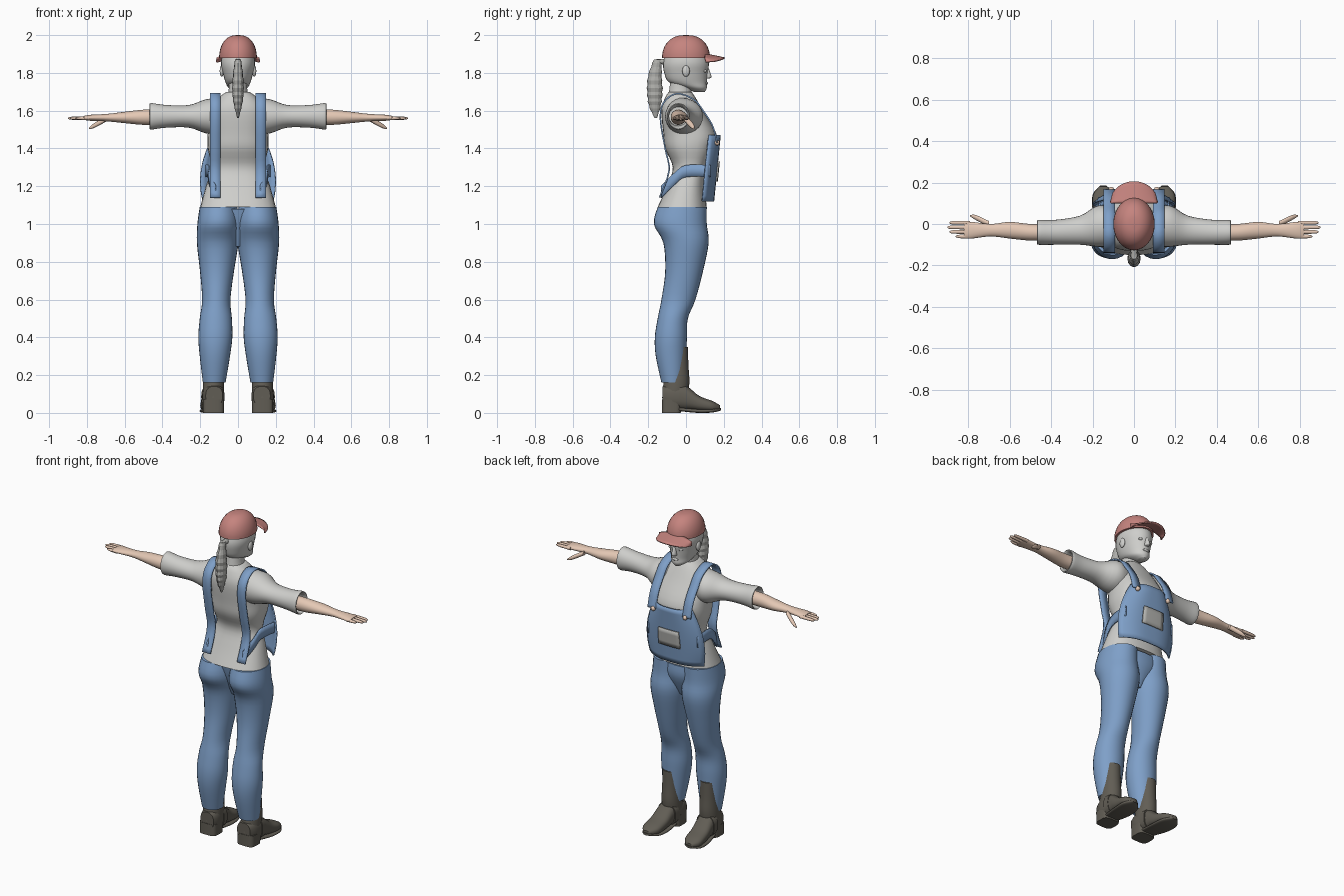
import bpy, bmesh, math
from mathutils import Vector, Matrix

if "Cube" in bpy.data.objects:
    bpy.data.objects.remove(bpy.data.objects["Cube"])


def material(name, red, green, blue):
    mat = bpy.data.materials.new(name)
    mat.use_nodes = True
    mat.diffuse_color = (red, green, blue, 1)
    mat.node_tree.nodes["Principled BSDF"].inputs["Base Color"].default_value = mat.diffuse_color
    return mat


SHIRT = material("light grey", .62, .62, .6)
HAIR = material("hair grey", .42, .42, .4)
DENIM = material("denim blue", .21, .35, .58)
CAP = material("cap red", .56, .23, .21)
SKIN = material("skin", .78, .58, .46)
BOOT = material("boot brown", .12, .11, .09)
POCKET = material("pocket grey", .45, .45, .43)


def finish(name, bm, mat, mirror=False, thickness=0, smooth=True):
    """Turn a bmesh into an object, optionally mirrored and thickened."""
    bmesh.ops.recalc_face_normals(bm, faces=bm.faces)
    mesh = bpy.data.meshes.new(name)
    bm.to_mesh(mesh)
    bm.free()
    mesh.materials.append(mat)
    part = bpy.data.objects.new(name, mesh)
    bpy.context.collection.objects.link(part)
    if smooth:
        bpy.ops.object.select_all(action='DESELECT')
        part.select_set(True)
        bpy.context.view_layer.objects.active = part
        bpy.ops.object.shade_smooth_by_angle(angle=math.radians(50))
    if thickness:
        solidify = part.modifiers.new("thickness", 'SOLIDIFY')
        solidify.thickness = thickness
        solidify.offset = 0
    if mirror:
        part.modifiers.new("mirror", 'MIRROR')


def blend(a, b, c, d, t):
    """Smooth step from b to c, with neighbours a and d."""
    tangent_in, tangent_out = (c - a) / 2, (d - b) / 2
    ease = t * t * (3 - 2 * t)
    return (b + (c - b) * ease + tangent_in * t * (1 - t) ** 2
            - tangent_out * t * t * (1 - t))


def spline(points, steps=4):
    """Smooth curve through tuples of any length."""
    padded = [points[0], *points, points[-1]]
    curve = []
    for group in zip(padded, padded[1:], padded[2:], padded[3:]):
        for k in range(steps):
            curve.append(tuple(blend(*column, k / steps) for column in zip(*group)))
    return curve + [points[-1]]


# How (along, fixed side, moving side) map to x, y, z for each loft axis
PLACE = {
    'X': lambda along, fixed, moving: (along, moving, fixed),
    'Y': lambda along, fixed, moving: (fixed, along, moving),
    'Z': lambda along, fixed, moving: (fixed, moving, along),
}


def loft(name, mat, rings, axis='Z', at=0, lean=0, power=2, sides=28, mirror=False, ridge=0):
    """Skin rings of (position, moving centre, fixed-side radius, moving-side radius)."""
    bm = bmesh.new()
    loops = []
    for i, (along, centre, wide, deep) in enumerate(spline(rings)):
        swell = 1 + ridge * (i % 2)
        loop = []
        for k in range(sides):
            c, s = math.cos(math.tau * k / sides), math.sin(math.tau * k / sides)
            fixed = at + lean * along + swell * wide * math.copysign(abs(c) ** (2 / power), c)
            moving = centre + swell * deep * math.copysign(abs(s) ** (2 / power), s)
            loop.append(bm.verts.new(PLACE[axis](along, fixed, moving)))
        loops.append(loop)
    for low, high in zip(loops, loops[1:]):
        for k in range(sides):
            bm.faces.new((low[k - 1], low[k], high[k], high[k - 1]))
    bm.faces.new(loops[0])
    bm.faces.new(loops[-1])
    finish(name, bm, mat, mirror, smooth=not ridge)


def sheet(name, mat, surface, columns, rows, thickness=.008, mirror=False):
    """Thin surface from surface(u, v), u in -1..1 and v in 0..1."""
    bm = bmesh.new()
    grid = [[bm.verts.new(surface(2 * i / columns - 1, j / rows)) for i in range(columns + 1)]
            for j in range(rows + 1)]
    for low, high in zip(grid, grid[1:]):
        for i in range(columns):
            bm.faces.new((low[i], low[i + 1], high[i + 1], high[i]))
    finish(name, bm, mat, mirror, thickness)


def ribbon(name, mat, path, half_width):
    """Mirrored strip that follows a path, widened along a vector."""
    points = [Vector(p) for p in spline(path)]
    last = len(points) - 1
    sheet(name, mat, lambda u, v: points[round(v * last)] + u * Vector(half_width),
          2, last, mirror=True)


def ball(name, mat, centre, size, mirror=False):
    bm = bmesh.new()
    bmesh.ops.create_uvsphere(bm, u_segments=16, v_segments=10, radius=1,
                              matrix=Matrix.Translation(centre) @ Matrix.Diagonal((*size, 1)))
    finish(name, bm, mat, mirror)


# Shirt body and sleeves with hollow cuffs
loft("shirt_body", SHIRT, [
    (1.09, -.02, .2, .13), (1.2, 0, .17, .1), (1.3, .02, .14, .09), (1.4, .02, .16, .13),
    (1.48, .02, .16, .14), (1.6, -.02, .15, .11), (1.67, -.03, .1, .08), (1.7, -.03, .06, .06)],
    power=2.4)
loft("sleeves", SHIRT, [
    (.08, -.02, .1, .09), (.17, -.01, .09, .1), (.26, -.03, .06, .07), (.38, -.04, .06, .06),
    (.46, -.04, .07, .06), (.46, -.04, .06, .05), (.42, -.04, .05, .05)],
    axis='X', at=1.57, mirror=True)

# Forearms, hands and fingers
loft("forearms", SKIN, [
    (.4, -.04, .04, .04), (.5, -.04, .04, .04), (.6, -.03, .03, .04), (.69, -.03, .02, .03),
    (.78, -.03, .016, .04), (.82, -.03, .01, .04)], axis='X', at=1.57, lean=-.01, mirror=True)
for i, finger in enumerate(("index", "middle", "ring", "little")):
    y = .006 - .022 * i
    tip = .9 - .01 * (i - 1) ** 2
    loft(finger + "_fingers", SKIN,
         [(.79, y, .01, .01), (tip - .02, y, .008, .009), (tip, y, .003, .003)],
         axis='X', at=1.56, sides=10, mirror=True)
loft("thumbs", SKIN, [(.7, 0, .014, .015), (.76, .03, .013, .013), (.79, .04, .004, .004)],
     axis='X', at=1.94, lean=-.55, sides=10, mirror=True)

# Neck, head and face
loft("neck", SHIRT, [(1.62, -.04, .07, .06), (1.7, -.03, .05, .06), (1.78, -.02, .05, .06)])
loft("head", SHIRT, [
    (1.7, .07, .02, .03), (1.72, .05, .05, .06), (1.75, .01, .066, .1), (1.8, 0, .08, .115),
    (1.86, 0, .09, .12), (1.94, 0, .07, .09)])
loft("nose", SHIRT, [(1.77, .11, .01, .01), (1.78, .115, .015, .02), (1.83, .11, .007, .008)])
ball("lips", SHIRT, (0, .107, 1.745), (.022, .009, .008))
ball("eyes", SHIRT, (.034, .1, 1.81), (.015, .01, .008), mirror=True)
ball("ears", SHIRT, (.086, 0, 1.81), (.011, .02, .03), mirror=True)

# Ponytail with ragged strands
loft("ponytail", HAIR, [
    (1.56, -.16, .004, .006), (1.63, -.165, .02, .03), (1.7, -.165, .028, .038),
    (1.78, -.165, .026, .034), (1.87, -.15, .015, .02)], sides=12, ridge=.13)
loft("hair_tie", HAIR, [(-.16, 1.86, .014, .012), (-.1, 1.86, .018, .016)], axis='Y', sides=12)


# Cap dome and curved brim
def dome_ring(angle):
    spread = math.cos(angle) ** .8
    return 1.88 + .12 * math.sin(angle), 0, .1 * spread, .127 * spread


loft("cap_dome", CAP, [dome_ring(math.radians(a)) for a in range(0, 90, 11)])


def brim(u, v):
    reach = .005 + .1 * math.sqrt(1 - u * u)
    return .112 * u, .1 + reach * v, 1.9 - .022 * (u * u + v)


sheet("cap_brim", CAP, brim, 20, 6)

# Trousers
loft("trouser_legs", DENIM, [
    (1.09, -.02, .1, .13), (1, -.03, .11, .14), (.9, 0, .11, .12), (.75, -.01, .09, .1),
    (.6, -.04, .075, .09), (.5, -.07, .085, .08), (.4, -.08, .09, .085), (.3, -.08, .08, .08),
    (.16, -.07, .06, .06)], at=.13, lean=-.025, mirror=True)
loft("trouser_hips", DENIM, [(1.08, -.01, .19, .11), (1, 0, .15, .1), (.88, 0, .03, .05)])


# Bib that wraps round the sides, patch pocket and buttons
def bib(u, v):
    half = .185 + .09 * v - .15 * v * v
    return half * u, .145 + .035 * v - .06 * abs(u) ** 3, 1.12 + .35 * v


def pocket(u, v):
    x, y, z = bib(.37 * u, .3 + .3 * v)
    return x, y + .009, z


sheet("bib", DENIM, bib, 16, 12)
sheet("bib_pocket", POCKET, pocket, 6, 4)
ball("bib_buttons", SKIN, (.11, .165, 1.43), (.014, .014, .014), mirror=True)

# Shoulder straps and side bands
strap_profile = [(-.14, 1.14), (-.09, 1.28), (-.11, 1.4), (-.135, 1.55), (-.12, 1.64),
                 (-.05, 1.69), (.04, 1.66), (.09, 1.6), (.14, 1.52), (.165, 1.43)]
ribbon("shoulder_straps", DENIM, [(.12, y, z) for y, z in strap_profile], (.028, 0, 0))
ribbon("side_bands", DENIM, [(.17, .13, 1.28), (.157, 0, 1.28), (.15, -.06, 1.24),
                             (.12, -.13, 1.17)], (0, 0, .032))

# Boots
loft("boot_feet", BOOT, [
    (-.125, .09, .045, .05), (-.08, .085, .058, .07), (0, .08, .056, .063),
    (.07, .05, .057, .04), (.14, .035, .053, .028), (.18, .028, .02, .012)],
    axis='Y', at=.135, lean=.07, power=2.5, mirror=True)
loft("boot_shafts", BOOT, [
    (.08, -.06, .056, .066), (.16, -.05, .056, .068), (.25, -.04, .05, .053),
    (.35, -.034, .046, .044)], at=.13, mirror=True)
loft("boot_heels", BOOT, [(0, -.078, .056, .05), (.07, -.075, .057, .053)],
     at=.13, power=4, mirror=True)
loft("boot_soles", BOOT, [(-.04, .02, .046, .01), (.06, .01, .06, .01), (.14, .012, .055, .01),
                          (.185, .02, .015, .007)],
     axis='Y', at=.135, lean=.07, power=3, mirror=True)
loft("boot_straps", BOOT, [(-.035, .085, .062, .07), (0, .08, .061, .067)],
     axis='Y', at=.133, power=2.5, mirror=True)
